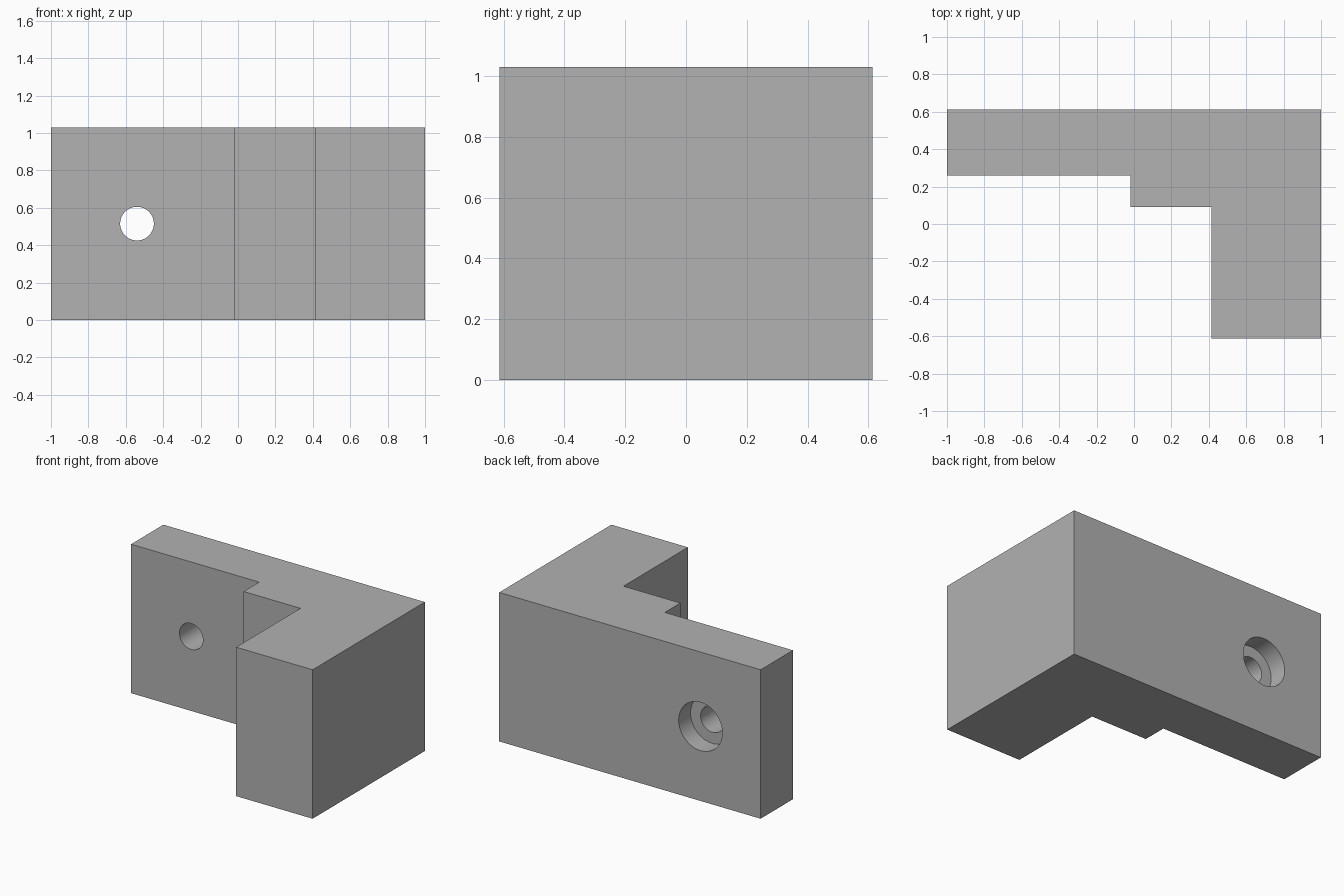
import bpy
import bmesh
from math import pi

HEIGHT = 1.03
BACK = 0.613
HOLE_X, HOLE_Z = -0.54, HEIGHT / 2

old = bpy.data.objects.get("Cube")
if old:
    bpy.data.objects.remove(old, do_unlink=True)

# Plain grey material
grey = bpy.data.materials.new("plain grey")
grey.use_nodes = True
colour = (0.445, 0.445, 0.445, 1)
grey.diffuse_color = colour
grey.node_tree.nodes["Principled BSDF"].inputs["Base Color"].default_value = colour


def extruded(name, profile, height):
    """Extrude a closed plan outline upwards from z = 0."""
    bm = bmesh.new()
    face = bm.faces.new([bm.verts.new((x, y, 0)) for x, y in profile])
    top = bmesh.ops.extrude_face_region(bm, geom=[face])["geom"]
    bmesh.ops.translate(bm, vec=(0, 0, height),
                        verts=[v for v in top if isinstance(v, bmesh.types.BMVert)])
    bmesh.ops.recalc_face_normals(bm, faces=bm.faces)
    mesh = bpy.data.meshes.new(name)
    bm.to_mesh(mesh)
    bm.free()
    mesh.materials.append(grey)
    obj = bpy.data.objects.new(name, mesh)
    bpy.context.collection.objects.link(obj)
    return obj


def bore(target, name, radius, y_front, y_back):
    """Cut a round hole along y."""
    bpy.ops.mesh.primitive_cylinder_add(
        vertices=64, radius=radius, depth=y_back - y_front,
        location=(HOLE_X, (y_front + y_back) / 2, HOLE_Z), rotation=(pi / 2, 0, 0))
    cutter = bpy.context.object
    cutter.name = name
    cutter.data.materials.append(grey)
    cut = target.modifiers.new(name, "BOOLEAN")
    cut.object, cut.operation, cut.solver = cutter, "DIFFERENCE", "EXACT"
    bpy.context.view_layer.objects.active = target
    bpy.ops.object.modifier_apply(modifier=cut.name)
    bpy.data.objects.remove(cutter, do_unlink=True)


# Stepped corner bracket
bracket = extruded("corner_bracket", [
    (-1, BACK), (-1, 0.26), (-0.02, 0.26), (-0.02, 0.09),
    (0.415, 0.09), (0.415, -BACK), (1, -BACK), (1, BACK)], HEIGHT)

# Screw hole with a counterbore in the back
bore(bracket, "screw_hole", 0.09, 0.1, 0.8)
bore(bracket, "counterbore", 0.167, BACK - 0.13, 0.8)

# Smooth bore walls, sharp block edges
bpy.ops.object.select_all(action="DESELECT")
bracket.select_set(True)
bpy.context.view_layer.objects.active = bracket
bpy.ops.object.shade_smooth_by_angle(angle=pi / 6)
